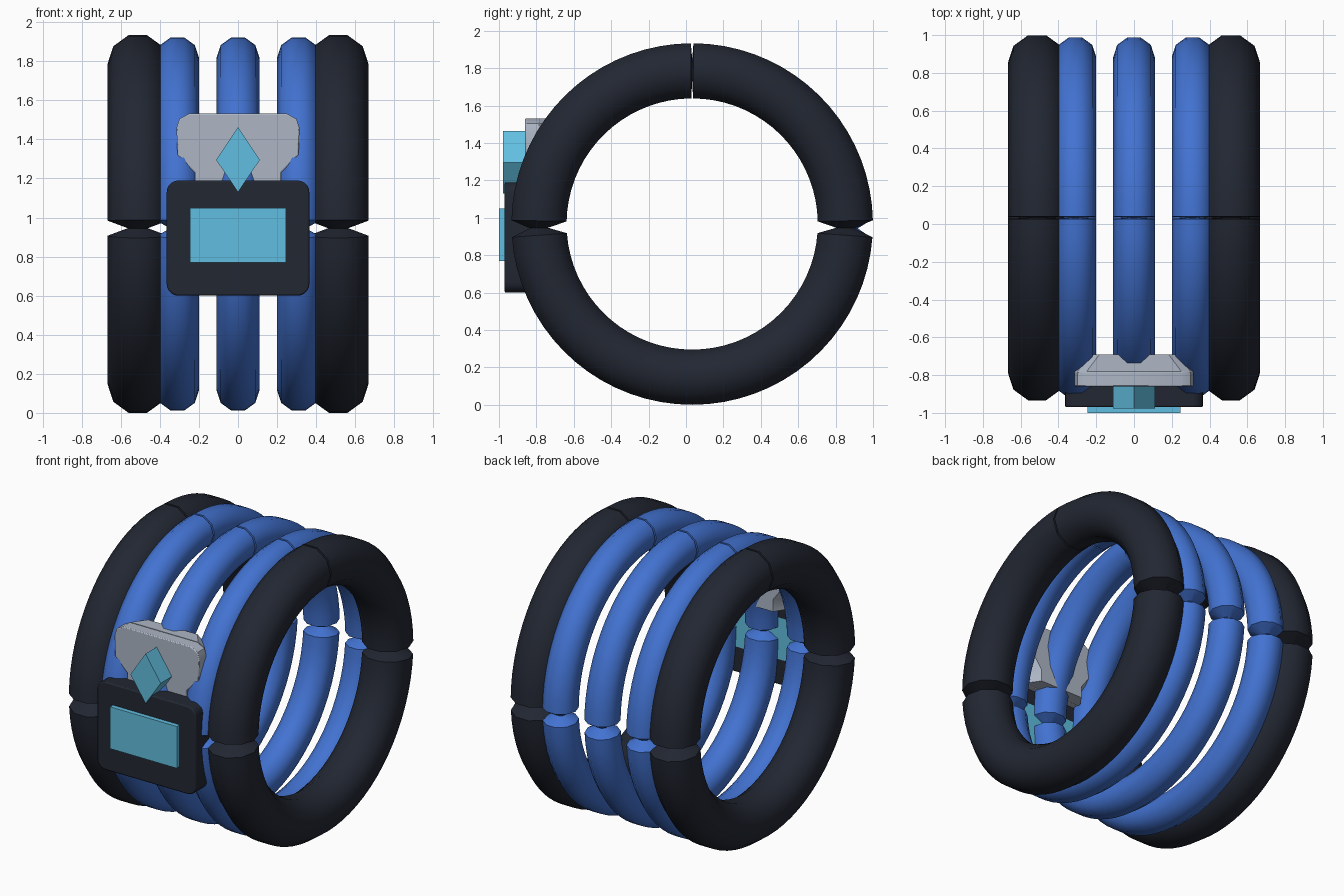
import bpy, bmesh
from math import sin, cos, pi, radians

if "Cube" in bpy.data.objects:
    bpy.data.objects.remove(bpy.data.objects["Cube"])

CY, CZ = 0.033, 0.967      # ring axis


def mat(name, col):
    m = bpy.data.materials.new(name)
    m.diffuse_color = (*col, 1)
    m.use_nodes = True
    m.node_tree.nodes["Principled BSDF"].inputs["Base Color"].default_value = m.diffuse_color
    return m


DARK = mat("dark", (0.016, 0.02, 0.032))
BLUE = mat("blue", (0.055, 0.17, 0.64))
CYAN = mat("cyan", (0.12, 0.52, 0.75))
GREY = mat("grey", (0.42, 0.47, 0.56))


def finish(name, bm, material, angle=45):
    bmesh.ops.recalc_face_normals(bm, faces=bm.faces)
    me = bpy.data.meshes.new(name)
    bm.to_mesh(me)
    bm.free()
    ob = bpy.data.objects.new(name, me)
    bpy.context.collection.objects.link(ob)
    me.materials.append(material)
    bpy.ops.object.select_all(action='DESELECT')
    ob.select_set(True)
    bpy.context.view_layer.objects.active = ob
    bpy.ops.object.shade_smooth_by_angle(angle=radians(angle))
    return ob


def stations():
    """Angle and tube scale around the ring, pinched at both sides and the top."""
    spans = [(1.2, 89.6), (90.4, 178.8), (184.2, 355.8)]
    pinches = [90, 181.5, 358.5]
    out = []
    for (a, b), p in zip(spans, pinches):
        n = round((b - a) / 5)
        out += [(a + (b - a) * i / n, 1.0) for i in range(n + 1)]
        out.append((p, 0.33))
    return out


def ring(name, x, major, minor, material, sides=10):
    bm = bmesh.new()
    loops = []
    for deg, s in stations():
        a = radians(deg)
        loop = []
        for k in range(sides):
            t = 2 * pi * (k + 0.5) / sides
            r = major + minor * s * cos(t)
            loop.append(bm.verts.new((x + minor * s * sin(t), CY + r * cos(a), CZ + r * sin(a))))
        loops.append(loop)
    for i, lo in enumerate(loops):
        nx = loops[(i + 1) % len(loops)]
        for k in range(sides):
            j = (k + 1) % sides
            bm.faces.new((lo[k], lo[j], nx[j], nx[k]))
    return finish(name, bm, material)


def plate(name, outline, y0, y1, material, bevel=0, back_scale=1.0, angle=35):
    """Front outline (x, z) extruded from y0 back to y1."""
    bm = bmesh.new()
    front = [bm.verts.new((x, y0, z)) for x, z in outline]
    back = [bm.verts.new((x * back_scale, y1, z)) for x, z in outline]
    bm.faces.new(front)
    bm.faces.new(back[::-1])
    n = len(front)
    for i in range(n):
        j = (i + 1) % n
        bm.faces.new((front[i], back[i], back[j], front[j]))
    ob = finish(name, bm, material, angle)
    if bevel:
        m = ob.modifiers.new("bevel", 'BEVEL')
        m.width, m.segments = bevel, 2
        m.limit_method, m.angle_limit = 'ANGLE', radians(50)
    return ob


def rounded(hx, z0, z1, r, n=5):
    pts = []
    for cx, cz, st in ((hx - r, z1 - r, 0), (r - hx, z1 - r, 90), (r - hx, z0 + r, 180), (hx - r, z0 + r, 270)):
        pts += [(cx + r * cos(radians(st + 90 * i / n)), cz + r * sin(radians(st + 90 * i / n)))
                for i in range(n + 1)]
    return pts


# Tube rings
for side, x in (("left", -1), ("right", 1)):
    ring(side + "_outer_ring", x * 0.513, 0.819, 0.155, DARK)
    ring(side + "_inner_ring", x * 0.31, 0.851, 0.11, BLUE)
ring("middle_ring", 0, 0.851, 0.11, BLUE)

# Front box with screen
plate("front_box", rounded(0.365, 0.60, 1.19, 0.06), -0.97, -0.82, DARK, 0.008)
plate("screen", [(-0.247, 0.77), (0.247, 0.77), (0.247, 1.05), (-0.247, 1.05)], -1.0, -0.819, CYAN)

# Grey crest plate, narrowing to the back
half = [(0.22, 1.15), (0.22, 1.23), (0.31, 1.32), (0.315, 1.46), (0.30, 1.505), (0.25, 1.532)]
crest = half + [(-x, z) for x, z in reversed(half)]
plate("crest_plate_front", crest, -0.86, -0.78, GREY, 0.006)
plate("crest_plate_back", crest, -0.78, -0.69, GREY, 0, 0.73)

# Diamond gem
plate("gem", [(0, 1.13), (0.112, 1.295), (0, 1.463), (-0.112, 1.295)], -0.978, -0.82, CYAN)
